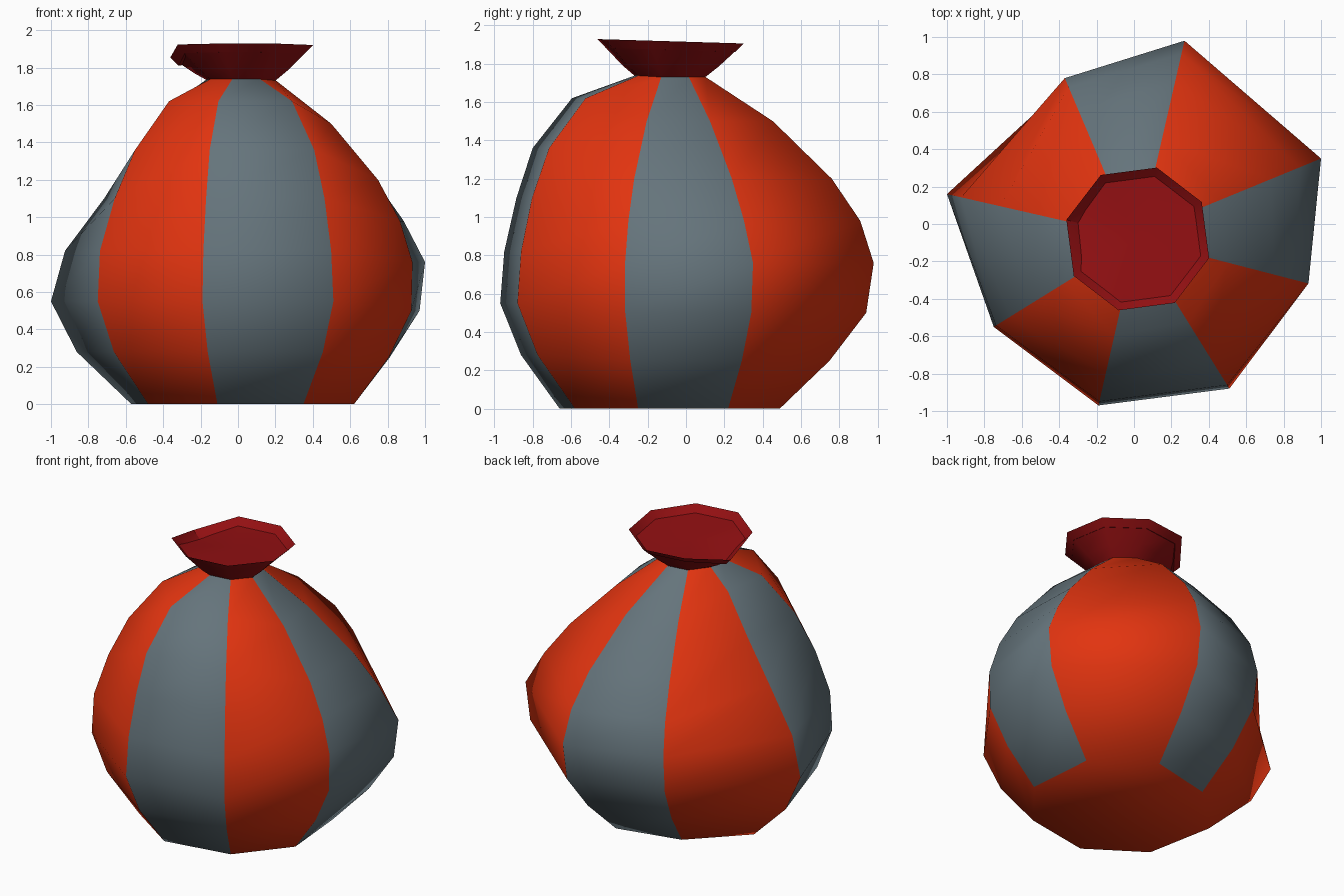
import bpy
import bmesh
from math import cos, sin, radians
from mathutils import Vector

SIDES = 8
NECK_CENTRE = Vector((0.02, -0.08))

default_cube = bpy.data.objects.get("Cube")
if default_cube:
    bpy.data.objects.remove(default_cube, do_unlink=True)


def make_material(name, colour):
    material = bpy.data.materials.new(name)
    material.use_nodes = True
    material.diffuse_color = (*colour, 1)
    shader = material.node_tree.nodes["Principled BSDF"]
    shader.inputs["Base Color"].default_value = (*colour, 1)
    shader.inputs["Roughness"].default_value = 0.8
    return material


def octagon(radius):
    """Corners of the neck octagon, in the same order as the seams."""
    corners = []
    for side in range(SIDES):
        angle = radians(30 + 45 * side)
        corners.append(NECK_CENTRE + radius * Vector((cos(angle), sin(angle))))
    return corners


def bridge_rings(bm, rings, panel_material):
    """Join successive rings of corners with quads."""
    loops = [[bm.verts.new(point) for point in ring] for ring in rings]
    for lower, upper in zip(loops, loops[1:]):
        for side in range(SIDES):
            after = (side + 1) % SIDES
            face = bm.faces.new((lower[side], lower[after], upper[after], upper[side]))
            face.material_index = panel_material(side)
    return loops


def finish(bm, name, materials, smooth_angle):
    mesh = bpy.data.meshes.new(name)
    bm.to_mesh(mesh)
    bm.free()
    part = bpy.data.objects.new(name, mesh)
    bpy.context.collection.objects.link(part)
    for material in materials:
        mesh.materials.append(material)
    bpy.ops.object.select_all(action="DESELECT")
    part.select_set(True)
    bpy.context.view_layer.objects.active = part
    bpy.ops.object.shade_smooth_by_angle(angle=radians(smooth_angle))
    part.select_set(False)
    return part


orange_red = make_material("orange red cloth", (0.76, 0.034, 0.005))
slate_grey = make_material("slate grey cloth", (0.13, 0.175, 0.2))
dark_red = make_material("dark red cloth", (0.29, 0.005, 0.006))

# Sack seams: base corner, widest corner, ring heights, and how far each
# ring has moved from base (0) through widest (1) to neck (2)
even = (0, 0.28, 0.55, 0.82, 1.1, 1.36, 1.62, 1.74)
slumped = (0, 0.25, 0.5, 0.76, 0.98, 1.2, 1.5, 1.73)
seams = [
    ((0.58, 0.22), (1, 0.35), slumped, (0.55, 0.93, 1, 1.14, 1.33, 1.67)),
    ((0.2, 0.49), (0.27, 0.98), slumped, (0.53, 0.92, 1, 1.08, 1.25, 1.6)),
    ((-0.24, 0.39), (-0.37, 0.78), slumped, (0.55, 0.92, 1, 1.07, 1.25, 1.6)),
    ((-0.57, 0.06), (-1, 0.16), even, (0.68, 1, 1.09, 1.34, 1.58, 1.8)),
    ((-0.48, -0.41), (-0.75, -0.55), even, (0.68, 1, 1.02, 1.15, 1.33, 1.63)),
    ((-0.11, -0.66), (-0.19, -0.97), even, (0.65, 1, 1.03, 1.12, 1.24, 1.53)),
    ((0.35, -0.58), (0.51, -0.88), even, (0.65, 1, 1.03, 1.12, 1.26, 1.56)),
    ((0.62, -0.25), (0.94, -0.32), slumped, (0.58, 0.96, 1.01, 1.1, 1.26, 1.6)),
]

neck = octagon(0.19)
seam_lines = []
for seam, neck_corner in zip(seams, neck):
    base, widest, heights, middle = seam
    base, widest = Vector(base), Vector(widest)
    line = []
    for height, travel in zip(heights, (0, *middle, 2)):
        if travel <= 1:
            spot = base.lerp(widest, travel)
        else:
            spot = widest.lerp(neck_corner, travel - 1)
        line.append((spot.x, spot.y, height))
    seam_lines.append(line)

# Striped sack, panels alternating between the two cloths
bm = bmesh.new()
loops = bridge_rings(bm, list(zip(*seam_lines)), lambda side: side % 2)
bm.faces.new(list(reversed(loops[0])))
finish(bm, "striped_sack", [orange_red, slate_grey], 60)


# Flared collar with a shallow sunken top and one drooping corner
def rim_height(corner, side):
    droop = 0.06 if side == 3 else 0
    return 1.915 - 0.03 * corner.y - droop


def collar_ring(radius, lift, drop=0):
    """Ring between neck height (lift 0) and the tilted rim (lift 1)."""
    ring = []
    for side, corner in enumerate(octagon(radius)):
        height = 1.725 + lift * (rim_height(corner, side) - 1.725)
        ring.append((corner.x, corner.y, height - drop))
    return ring


bm = bmesh.new()
loops = bridge_rings(bm, [
    collar_ring(0.18, 0),
    collar_ring(0.26, 0.33),
    collar_ring(0.395, 1),
    collar_ring(0.35, 1, 0.045),
], lambda side: 0)
hub = bm.verts.new((*NECK_CENTRE, 1.865))
for side in range(SIDES):
    bm.faces.new((loops[-1][side], loops[-1][(side + 1) % SIDES], hub))
finish(bm, "flared_collar", [dark_red], 40)
